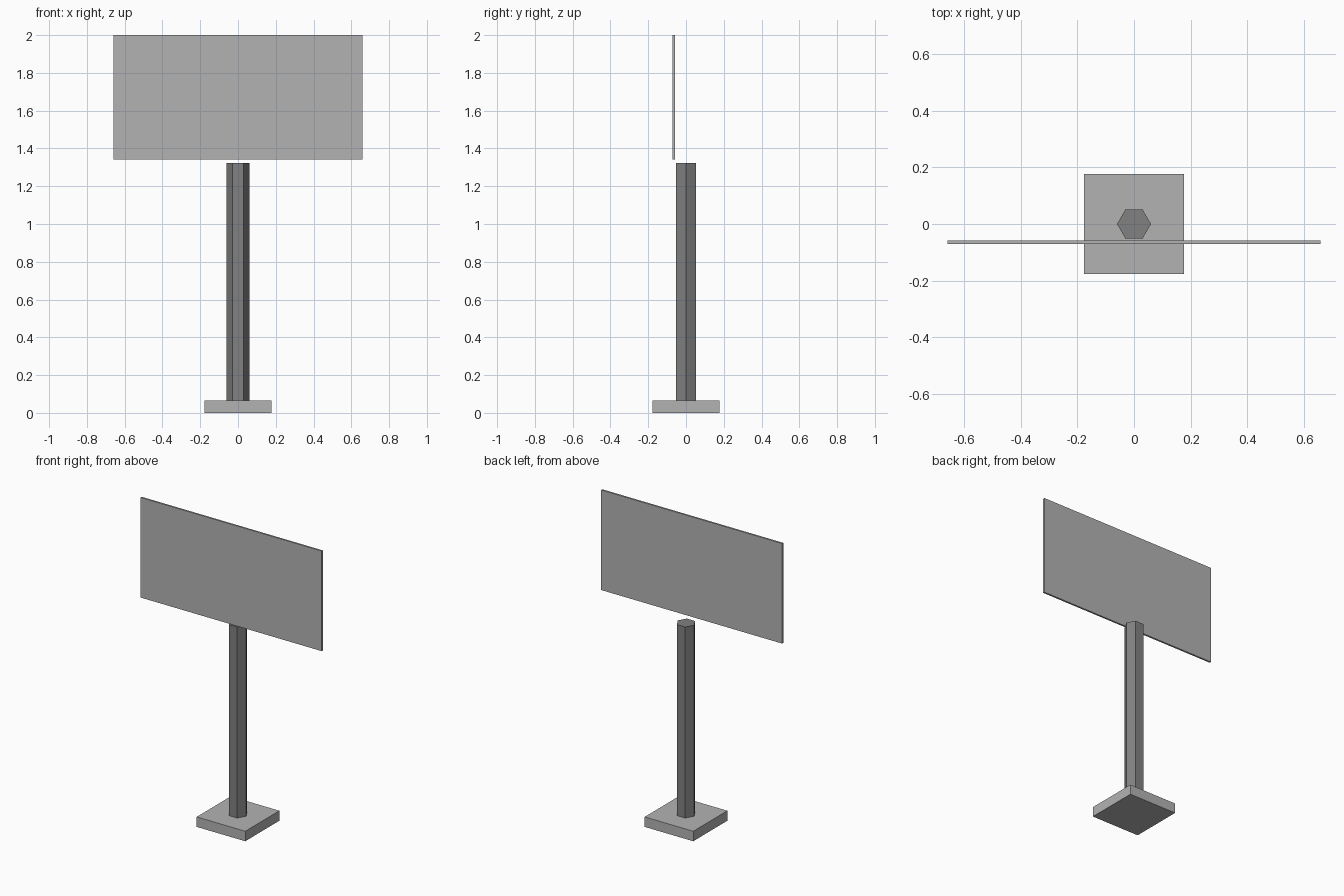
import bpy
from math import pi

if "Cube" in bpy.data.objects:
    bpy.data.objects.remove(bpy.data.objects["Cube"])


def paint(ob, name, grey):
    mat = bpy.data.materials.new(name)
    mat.diffuse_color = (grey, grey, grey, 1)
    mat.use_nodes = True
    mat.node_tree.nodes["Principled BSDF"].inputs["Base Color"].default_value = mat.diffuse_color
    ob.data.materials.append(mat)


def box(name, size, centre):
    bpy.ops.mesh.primitive_cube_add(size=1, location=centre)
    ob = bpy.context.object
    ob.name = name
    ob.scale = size
    bpy.ops.object.transform_apply(location=False, rotation=False, scale=True)
    return ob


BASE_TOP, POST_TOP = 0.066, 1.324
PANEL_BOTTOM, PANEL_TOP = 1.341, 2.0

# Square foot plate
base = box("base", (0.354, 0.354, BASE_TOP), (0, 0, BASE_TOP / 2))
paint(base, "mid_grey_base", 0.45)

# Hexagonal post, corners pointing left and right
bpy.ops.mesh.primitive_cylinder_add(
    vertices=6, radius=0.06, depth=POST_TOP - BASE_TOP,
    location=(0, 0, (POST_TOP + BASE_TOP) / 2), rotation=(0, 0, pi / 2))
post = bpy.context.object
post.name = "post"
paint(post, "dark_grey", 0.22)

# Thin sign board in front of the post
panel = box("sign_panel", (1.319, 0.012, PANEL_TOP - PANEL_BOTTOM),
            (0, -0.065, (PANEL_TOP + PANEL_BOTTOM) / 2))
paint(panel, "mid_grey_panel", 0.45)
